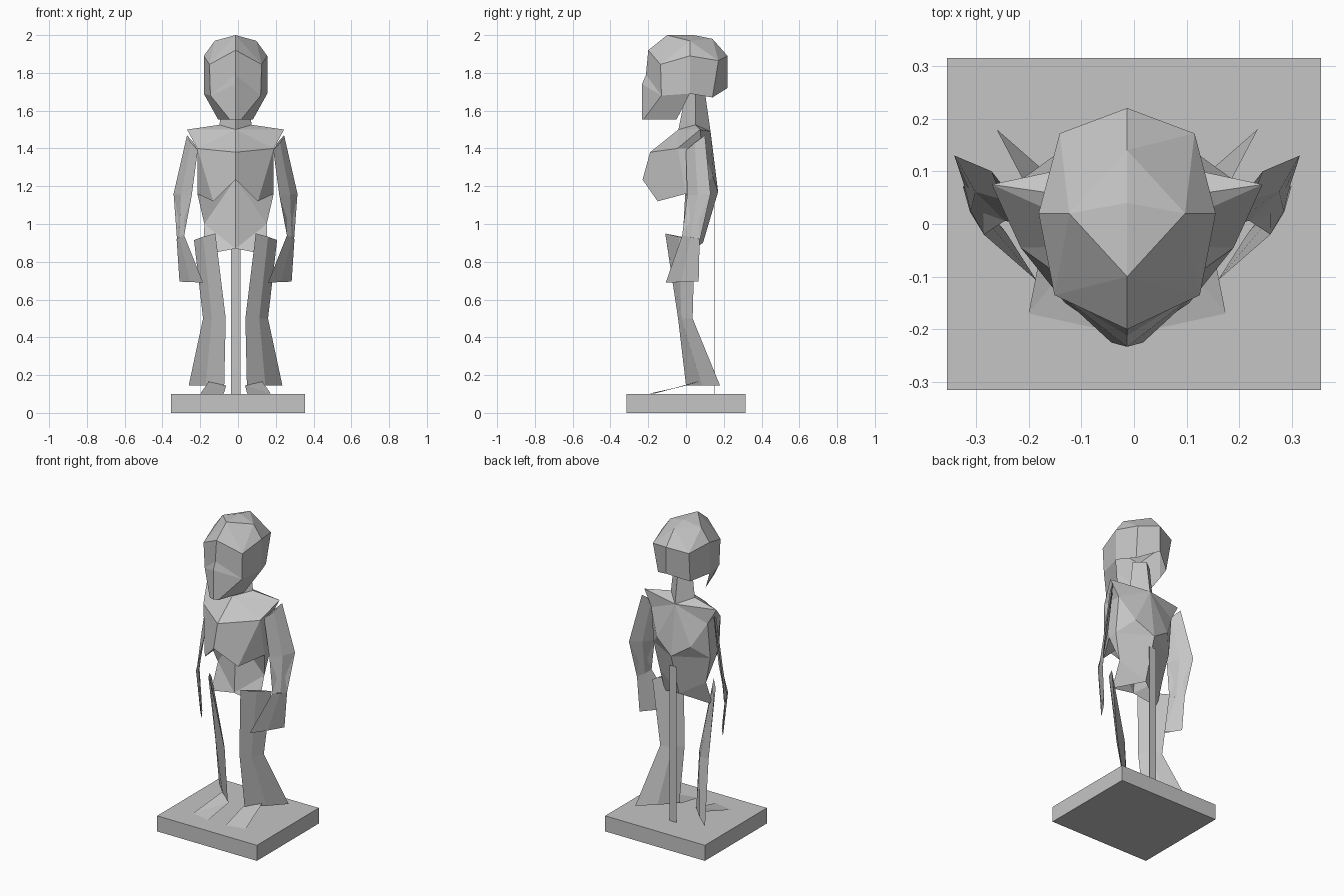
import bpy, bmesh
from mathutils import Vector

CX = -0.013  # symmetry plane of the figure

grey = bpy.data.materials.new("plain_grey")
grey.diffuse_color = (0.56, 0.56, 0.56, 1)


def part(name, verts, faces, mirror=True):
    """Flat-faced mesh, modelled on the +x side and mirrored."""
    bm = bmesh.new()
    vs = [bm.verts.new(v) for v in verts]
    for f in faces:
        bm.faces.new([vs[i] for i in f])
    bmesh.ops.recalc_face_normals(bm, faces=bm.faces)
    me = bpy.data.meshes.new(name)
    bm.to_mesh(me)
    bm.free()
    me.materials.append(grey)
    ob = bpy.data.objects.new(name, me)
    bpy.context.collection.objects.link(ob)
    if mirror:
        ob.location.x = CX
        mod = ob.modifiers.new("mirror", 'MIRROR')
        mod.merge_threshold = 0.0005
    return ob


def wedge(name, levels):
    """Thin diamond-section limb: each level is front edge, back edge, half thickness."""
    verts, faces = [], []
    for front, back, t in levels:
        f, b = Vector(front), Vector(back)
        d = b - f
        side = Vector((d.y, -d.x, 0)).normalized() * t
        mid = (f + b) / 2
        verts += [f, mid + side, b, mid - side]
    for k in range(len(levels) - 1):
        for i in range(4):
            j = (i + 1) % 4
            faces.append((4*k + i, 4*k + j, 4*k + 4 + j, 4*k + 4 + i))
    return part(name, verts, faces)


def box(name, lo, hi):
    verts = [(x, y, z) for z in (lo[2], hi[2]) for y in (lo[1], hi[1]) for x in (lo[0], hi[0])]
    faces = [(0, 1, 3, 2), (4, 5, 7, 6), (0, 1, 5, 4), (2, 3, 7, 6), (0, 2, 6, 4), (1, 3, 7, 5)]
    return part(name, verts, faces, mirror=False)


# Stand, and a flat support strip behind the figure
box("stand", (-0.355, -0.315, 0), (0.355, 0.315, 0.1))
box("support_strip", (CX - 0.025, 0.151, 0.005), (CX + 0.025, 0.153, 1.1))

# Head: crown, upper ring, lower ring and jaw, open underneath
head = [
    (0, 0.04, 2.0),                                                # 0 top
    (0, -0.10, 2.0), (0.11, 0.02, 1.97), (0, 0.14, 1.98),          # 1-3 crown
    (0, -0.20, 1.92), (0.138, -0.135, 1.845), (0.168, 0.02, 1.89), # 4-8 upper ring
    (0.128, 0.172, 1.865), (0, 0.22, 1.89),
    (0, -0.212, 1.79), (0.133, -0.13, 1.68), (0.168, 0.02, 1.69),  # 9-13 lower ring
    (0.114, 0.14, 1.67), (0, 0.22, 1.72),
    (0, -0.233, 1.553), (0.03, -0.225, 1.553), (0.092, -0.05, 1.553),  # 14-16 jaw
    (0, -0.233, 1.74),                                             # 17 nose line
]
part("head", head, [
    (0, 1, 2), (0, 2, 3),
    (1, 4, 5), (1, 5, 2), (2, 5, 6), (2, 6, 7), (2, 7, 3), (3, 7, 8),
    (4, 9, 10, 5), (5, 10, 11, 6), (6, 11, 12, 7), (7, 12, 13, 8),
    (9, 17, 10), (17, 14, 15, 10), (10, 15, 16, 11)])

# Neck: diamond section
part("neck", [(0, -0.04, 1.50), (0.085, 0.05, 1.525), (0, 0.13, 1.49),
              (0, 0.0, 1.70), (0.065, 0.05, 1.70), (0, 0.10, 1.70)],
     [(0, 1, 4, 3), (1, 2, 5, 4)])

# Torso: overhanging chest, back sheet, waist and pelvis
torso = [
    (0, -0.04, 1.50), (0.085, 0.05, 1.525), (0, 0.13, 1.49),       # 0-2 neckline
    (0.257, 0.075, 1.50),                                          # 3 shoulder tip
    (0, -0.19, 1.38), (0.202, -0.045, 1.40),                       # 4-5 upper chest
    (0, -0.23, 1.235), (0.118, -0.15, 1.12), (0.202, 0, 1.16),     # 6-8 chest hem
    (0, 0.17, 1.17), (0.202, 0.06, 1.17),                          # 9-10 back
    (0, 0.0, 1.24), (0.165, 0.05, 1.0),                            # 11-12 waist
    (0.17, -0.01, 0.837), (0, -0.02, 0.87),                        # 13-14 pelvis edge
    (0, 0.09, 0.90), (0.20, 0.085, 1.40), (0.12, 0.143, 1.25),     # 15-17 tail, back
]
part("torso", torso, [
    (0, 1, 3), (0, 3, 5), (0, 5, 4),
    (4, 5, 7, 6), (5, 8, 7),
    (6, 7, 11), (7, 8, 11),
    (1, 2, 3), (2, 16, 3), (2, 17, 16), (2, 9, 17), (17, 9, 10), (16, 17, 10),
    (3, 16, 5), (5, 16, 10, 8),
    (8, 12, 11), (11, 12, 14), (12, 13, 14),
    (8, 10, 12), (9, 15, 12, 10), (12, 15, 13)])

# Arms and hands
wedge("arms", [((0.20, 0.0, 1.39), (0.257, 0.10, 1.47), 0.008),
               ((0.232, 0.006, 1.15), (0.328, 0.13, 1.16), 0.011),
               ((0.272, -0.02, 0.94), (0.31, 0.075, 0.92), 0.007)])
wedge("hands", [((0.272, -0.02, 0.94), (0.312, 0.072, 0.92), 0.007),
                ((0.172, -0.107, 0.69), (0.297, 0.067, 0.695), 0.006)])

# Flared legs, closing to a flat hem
wedge("legs", [((0.107, -0.11, 0.95), (0.22, 0.046, 0.915), 0.01),
               ((0.052, -0.042, 0.50), (0.172, 0.035, 0.50), 0.025),
               ((0.06, 0.0, 0.145), (0.248, 0.18, 0.145), 0.006)])

# Feet: sloping sheets resting on the stand
part("feet", [(0.187, -0.17, 0.102), (0.062, -0.197, 0.102),
              (0.05, 0.0, 0.145), (0.142, 0.06, 0.165)],
     [(0, 1, 2), (0, 2, 3)])
